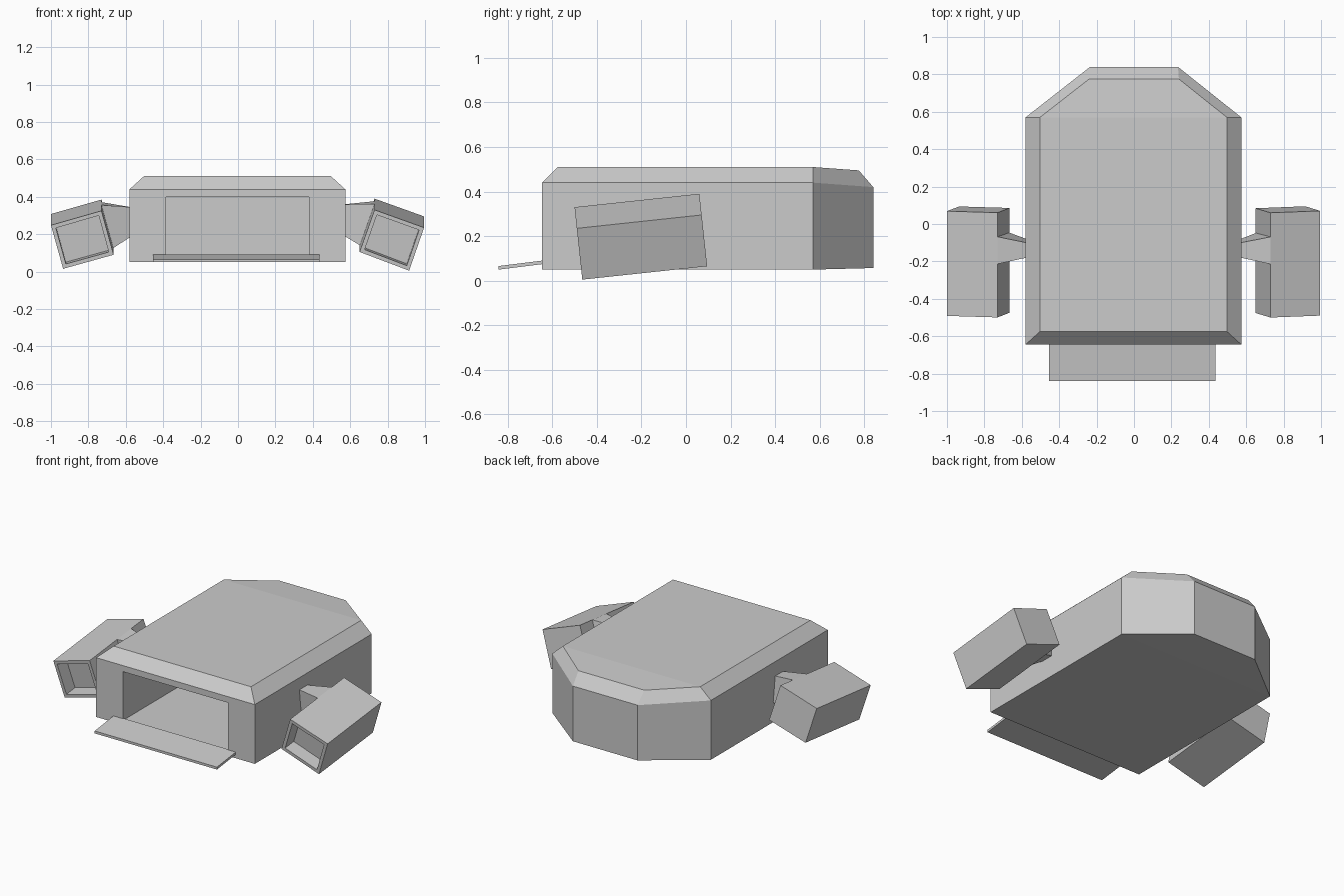
import bpy
import bmesh
from mathutils import Vector

cube = bpy.data.objects.get("Cube")
if cube:
    bpy.data.objects.remove(cube)

grey = bpy.data.materials.new("plain grey")
grey.use_nodes = True
colour = (0.6, 0.6, 0.6, 1)
grey.diffuse_color = colour
grey.node_tree.nodes["Principled BSDF"].inputs["Base Color"].default_value = colour


def finish(bm, name):
    mesh = bpy.data.meshes.new(name)
    bmesh.ops.recalc_face_normals(bm, faces=bm.faces)
    bm.to_mesh(mesh)
    bm.free()
    mesh.materials.append(grey)
    obj = bpy.data.objects.new(name, mesh)
    bpy.context.collection.objects.link(obj)


def prism(near, far):
    """Closed solid between two four-cornered ends; returns the near end too."""
    bm = bmesh.new()
    a = [bm.verts.new(p) for p in near]
    b = [bm.verts.new(p) for p in far]
    end = bm.faces.new(a)
    bm.faces.new(b[::-1])
    for i in range(4):
        j = (i + 1) % 4
        bm.faces.new((a[j], a[i], b[i], b[j]))
    bmesh.ops.recalc_face_normals(bm, faces=bm.faces)
    return bm, end


def sink(bm, face, depth):
    bmesh.ops.inset_individual(bm, faces=[face], thickness=0, depth=-depth)


# Body: three outlines stacked up, with a tapered tail
def outline(half, front, mid, tail_half, tail, z, tail_z):
    return [(-half - .003, front, z), (half - .003, front, z), (half - .003, mid, z),
            (tail_half, tail, tail_z), (-tail_half, tail, tail_z), (-half - .003, mid, z)]


bm = bmesh.new()
rings = [[bm.verts.new(p) for p in outline(*spec)] for spec in (
    (.577, -.645, .57, .235, .84, .05, .057),
    (.577, -.645, .57, .235, .84, .44, .42),
    (.5, -.575, .57, .24, .775, .51, .495))]
for low, high in zip(rings, rings[1:]):
    for i in range(6):
        j = (i + 1) % 6
        face = bm.faces.new((low[i], low[j], high[j], high[i]))
        if low is rings[0] and i == 0:
            front_face = face
for ring in (rings[0], rings[-1]):
    bm.faces.new([ring[i] for i in (0, 1, 2, 5)])
    bm.faces.new([ring[i] for i in (5, 2, 3, 4)])
bmesh.ops.recalc_face_normals(bm, faces=bm.faces)

# Deep opening in the front of the body
bmesh.ops.inset_individual(bm, faces=[front_face], thickness=.05)
for v in front_face.verts:
    v.co.x = .38 if v.co.x > 0 else -.385
    v.co.z = .40 if v.co.z > .25 else .08
sink(bm, front_face, 1.15)
finish(bm, "body")

# Sloping tray below the opening
tip = [(-.455, -.84, .05), (.435, -.84, .05), (.435, -.84, .066), (-.455, -.84, .066)]
root = [(x, -.64, z + .025) for x, y, z in tip]
bm, end = prism(tip, root)
finish(bm, "front_tray")

# Side pods and arms; each pod leans back, so its depth follows its height
LEAN = .107
BACK = Vector((0, .56, .06))


def side_unit(side, name, corners, body_x, body_top, body_low):
    front = [Vector((side * x, -.5 + LEAN * (.33 - z), z)) for x, z in corners]
    bm, mouth = prism(front, [p + BACK for p in front])
    bmesh.ops.inset_individual(bm, faces=[mouth], thickness=.03)
    sink(bm, mouth, .09)
    finish(bm, name + "_pod")

    # Arm spreads from the body to the full height of the pod's inner face
    top, low = front[0], front[3]
    inward = Vector((side * .01, 0, 0))
    near, far = [], []
    for p, z, shift in ((top, body_top, 0), (low, body_low, .02)):
        ends = [p + BACK * t + inward * (p is low) for t in (.51, .77)]
        hull = [Vector((side * body_x, y + shift, z)) for y in (-.18, -.1)]
        if p is low:
            ends.reverse()
            hull.reverse()
        near += hull
        far += ends
    bm, end = prism(near, far)
    finish(bm, name + "_arm")


side_unit(1, "left", [(.73, .33), (.995, .235), (.915, .005), (.65, .105)], .57, .36, .19)
side_unit(-1, "right", [(.73, .325), (1.0, .248), (.935, .015), (.665, .09)], .575, .345, .185)
